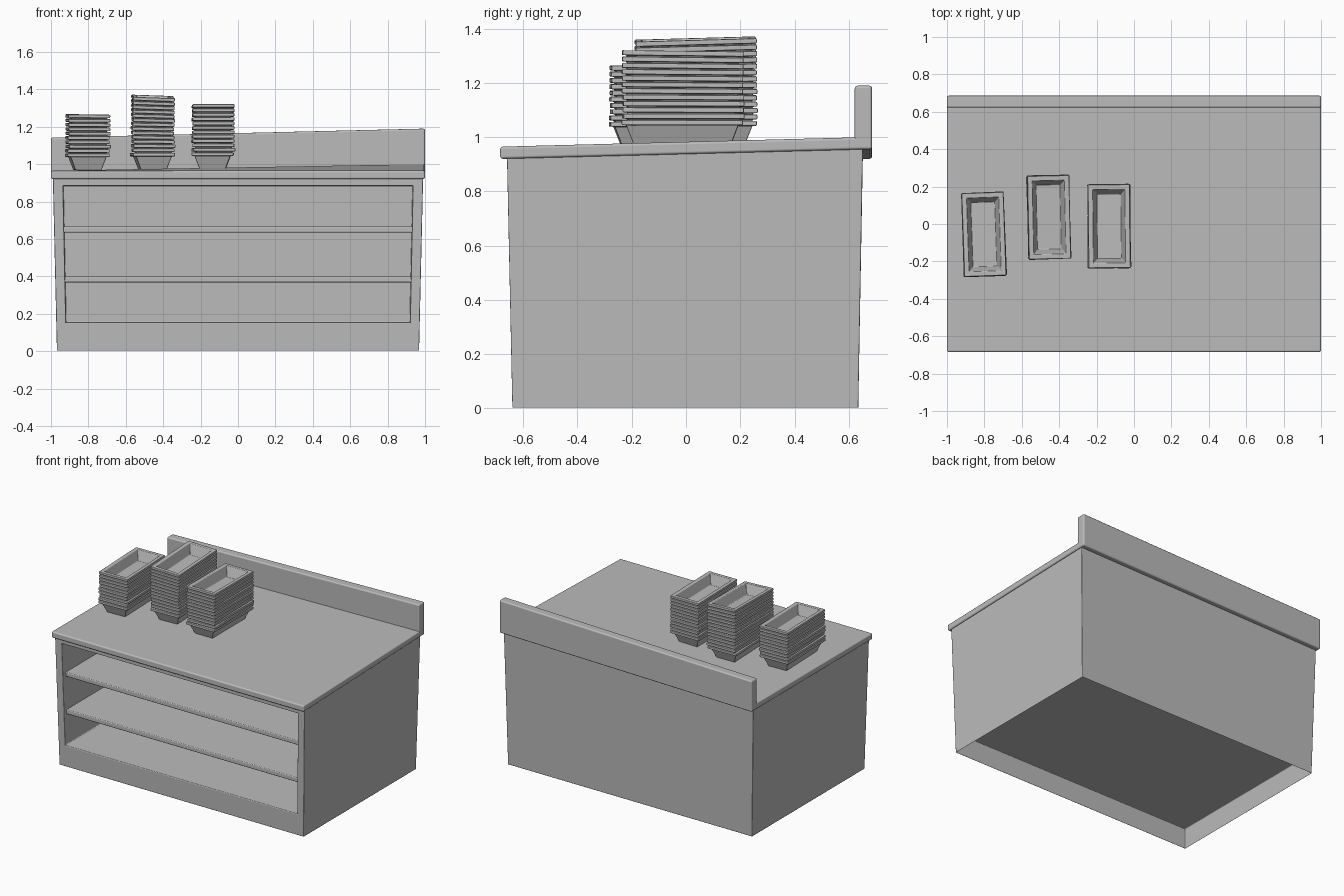
import bpy, bmesh, random
from math import radians
from mathutils import Vector

cube = bpy.data.objects.get("Cube")
if cube:
    bpy.data.objects.remove(cube)
random.seed(4)

GREY = (0.5, 0.5, 0.5, 1)
grey = bpy.data.materials.new("plain grey")
grey.diffuse_color = GREY
grey.use_nodes = True
grey.node_tree.nodes["Principled BSDF"].inputs["Base Color"].default_value = GREY


def loft(rings):
    """Skin four-cornered rings in order and cap both ends."""
    bm = bmesh.new()
    loops = [[bm.verts.new(p) for p in ring] for ring in rings]
    for a, b in zip(loops, loops[1:]):
        for i in range(4):
            j = (i + 1) % 4
            bm.faces.new((a[i], a[j], b[j], b[i]))
    bm.faces.new(loops[0])
    bm.faces.new(loops[-1])
    bmesh.ops.recalc_face_normals(bm, faces=bm.faces)
    return bm


def to_mesh(name, bm):
    mesh = bpy.data.meshes.new(name)
    bm.to_mesh(mesh)
    bm.free()
    mesh.materials.append(grey)
    mesh.shade_smooth()
    return mesh


def add_object(name, mesh, bevel, segments=3):
    ob = bpy.data.objects.new(name, mesh)
    bpy.context.collection.objects.link(ob)
    mod = ob.modifiers.new("soft edges", "BEVEL")
    mod.width = bevel
    mod.segments = segments
    mod.harden_normals = True
    return ob


def flat_ring(hx, hy, z):
    return [(-hx, -hy, z), (hx, -hy, z), (hx, hy, z), (-hx, hy, z)]


def lift(x, y):
    """Warp of the top: the back right corner rides up."""
    return 0.036 * (x + 1) / 2 * (y + 0.685) / 1.37


def warped_ring(x0, x1, y0, y1, z):
    return [(x, y, z + lift(x, y)) for x, y in
            ((x0, y0), (x1, y0), (x1, y1), (x0, y1))]


def upright_ring(bottom, top, y_bottom, y_top, z_bottom, z_top, warp=0):
    """Ring in an upright plane; bottom and top are half widths."""
    return [(-bottom, y_bottom, z_bottom), (bottom, y_bottom, z_bottom),
            (top, y_top, z_top + warp), (-top, y_top, z_top)]


# Cabinet: tapered shell with one deep front opening
bm = loft([
    upright_ring(0.968, 0.99, 0.635, 0.652, 0, 0.935, 0.03),
    upright_ring(0.968, 0.99, -0.64, -0.66, 0, 0.935),
    upright_ring(0.92, 0.935, -0.643, -0.659, 0.155, 0.885),
    upright_ring(0.92, 0.935, 0.6, 0.6, 0.155, 0.885),
])
# Hollow underside
base = min(bm.faces, key=lambda f: f.calc_center_median().z)
bmesh.ops.inset_region(bm, faces=[base], thickness=0.012)
bmesh.ops.translate(bm, verts=base.verts, vec=(0, 0, 0.142))
add_object("cabinet", to_mesh("cabinet", bm), 0.005)

# Shelves
for name, z, half in (("upper_shelf", 0.635, 0.94), ("lower_shelf", 0.368, 0.935)):
    bm = loft([upright_ring(half, half, y, y, z, z + 0.032) for y in (-0.62, 0.61)])
    add_object(name, to_mesh(name, bm), 0.006)

# Worktop and the upstand along its back
bm = loft([warped_ring(-1, 1, -0.685, 0.665, z) for z in (0.92, 0.965)])
add_object("worktop", to_mesh("worktop", bm), 0.01)
bm = loft([
    [(-1, y, 0.92), (1, y, 0.955), (1, y, 1.19), (-1, y, 1.142)]
    for y in (0.622, 0.686)
])
add_object("back_upstand", to_mesh("back_upstand", bm), 0.01)

# Tray: tapered dish with a thick rim
tray = to_mesh("tray", loft([
    flat_ring(0.07, 0.18, 0),
    flat_ring(0.096, 0.207, 0.07),
    flat_ring(0.112, 0.223, 0.07),
    flat_ring(0.112, 0.223, 0.088),
    flat_ring(0.086, 0.197, 0.088),
    flat_ring(0.064, 0.172, 0.02),
]))

# Stacks of trays, each leaning a little more towards its top
STACKS = (
    ("left_stack", 10, -0.803, -0.055, 2.0, 0.3, 0.3),
    ("middle_stack", 14, -0.457, 0.038, 1.3, 1.6, 2.0),
    ("right_stack", 12, -0.133, -0.013, 0.6, -0.7, 0.0),
)
for name, count, x, y, turn, tilt_x, tilt_y in STACKS:
    for k in range(count):
        t = k / (count - 1)
        ob = add_object(f"{name}_tray_{k + 1}", tray, 0.004, 2)
        shake = Vector((random.uniform(-1, 1), random.uniform(-1, 1), 0)) * 0.004
        ob.location = Vector((x, y, 0.967 + lift(x, y) + 0.0232 * k)) + shake * (1 - t)
        ob.rotation_euler = (radians(tilt_x * t), radians(tilt_y * t),
                             radians(turn + random.uniform(-1, 1) * (1 - t)))
